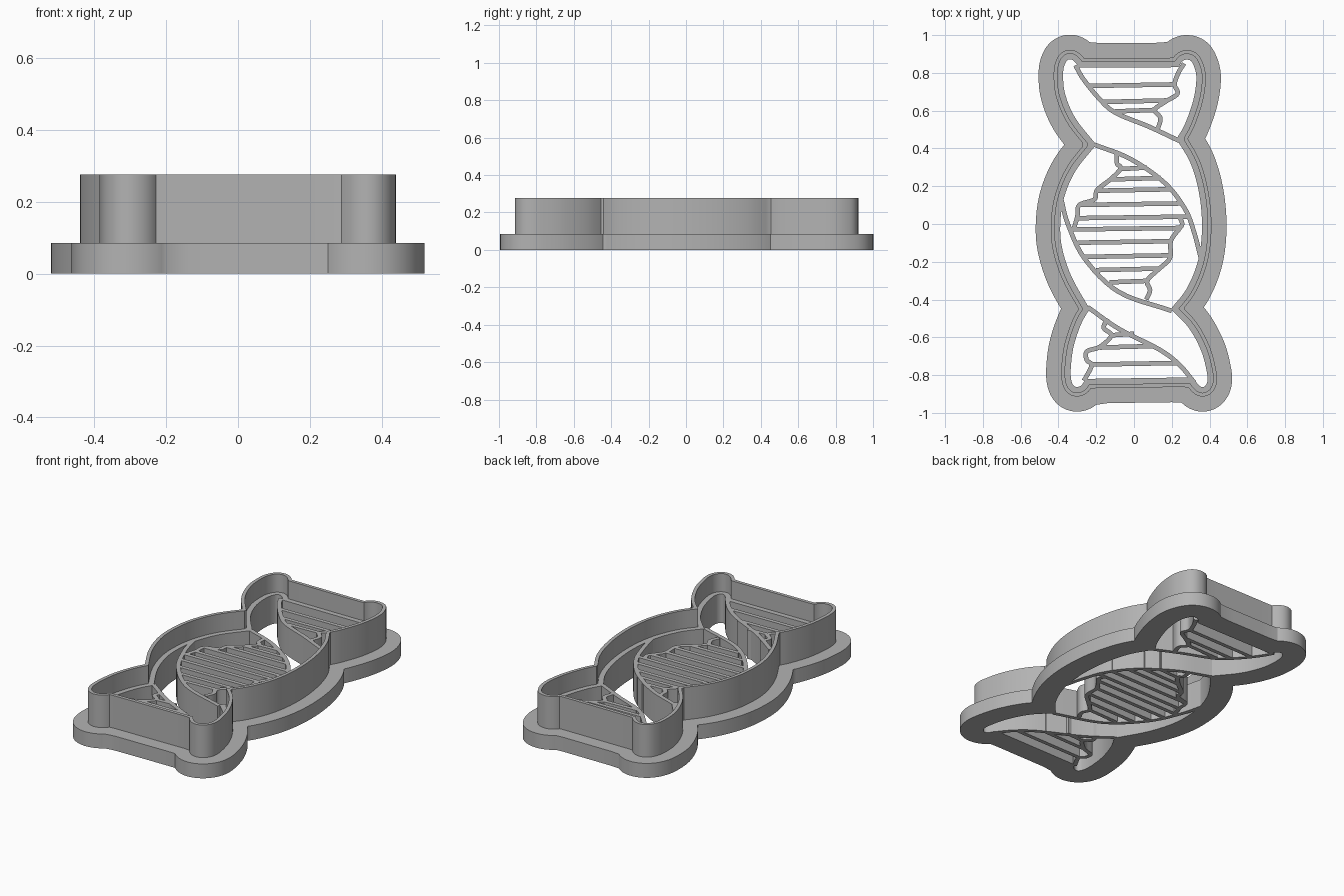
import bpy, bmesh
from mathutils import Vector
from mathutils.geometry import intersect_point_line

cube = bpy.data.objects.get("Cube")
if cube:
    bpy.data.objects.remove(cube, do_unlink=True)

FLANGE_TOP, STAMP_TOP, WALL_TOP = .085, .17, .277
RIB_WIDTH = .024

grey = bpy.data.materials.new("plain_grey")
grey.use_nodes = True
grey.diffuse_color = (.45, .45, .45, 1)
grey.node_tree.nodes["Principled BSDF"].inputs["Base Color"].default_value = grey.diffuse_color


def smooth(points, steps=10):
    """Spline through the points, with free ends."""
    pts = [Vector(p) for p in points]
    if len(pts) == 2:
        return [pts[0].lerp(pts[1], i / steps) for i in range(steps + 1)]
    pts = [pts[0] * 2 - pts[1]] + pts + [pts[-1] * 2 - pts[-2]]
    out = []
    for a, b, c, d in zip(pts, pts[1:], pts[2:], pts[3:]):
        for i in range(steps):
            t = i / steps
            out.append(b + (c - a) * t / 2 + (a * 2 - b * 5 + c * 4 - d) * t * t / 2
                       + (b * 3 - a - c * 3 + d) * t ** 3 / 2)
    return out + [pts[-2]]


def shift(path, dist):
    """Move an open path to its left by a distance."""
    out = []
    for i, p in enumerate(path):
        t = (path[min(i + 1, len(path) - 1)] - path[max(i - 1, 0)]).normalized()
        out.append(p + Vector((-t.y, t.x)) * dist)
    return out


def gap(p, a, b):
    """Distance from a point to a segment."""
    if (b - a).length < 1e-6:
        return (p - a).length
    q, t = intersect_point_line(p, a, b)
    return (p - a.lerp(b, min(max(t, 0), 1))).length


def solid(name, loops, bottom, top):
    """Extrude closed outlines, the second one cutting a hole."""
    cu = bpy.data.curves.new(name, "CURVE")
    cu.dimensions, cu.fill_mode = "2D", "BOTH"
    cu.extrude = (top - bottom) / 2
    for loop in loops:
        sp = cu.splines.new("POLY")
        sp.points.add(len(loop) - 1)
        for sp_point, p in zip(sp.points, loop):
            sp_point.co = (p.x, p.y, 0, 1)
        sp.use_cyclic_u = True
    temp = bpy.data.objects.new(name + "_outline", cu)
    bpy.context.collection.objects.link(temp)
    deps = bpy.context.evaluated_depsgraph_get()
    mesh = bpy.data.meshes.new_from_object(temp.evaluated_get(deps))
    bpy.data.objects.remove(temp, do_unlink=True)
    bm = bmesh.new()
    bm.from_mesh(mesh)
    bmesh.ops.translate(bm, verts=bm.verts, vec=(0, 0, (top + bottom) / 2))
    bmesh.ops.remove_doubles(bm, verts=bm.verts, dist=1e-5)
    bmesh.ops.recalc_face_normals(bm, faces=bm.faces)
    bm.to_mesh(mesh)
    bm.free()
    mesh.name = name
    mesh.materials.clear()
    mesh.materials.append(grey)
    ob = bpy.data.objects.new(name, mesh)
    bpy.context.collection.objects.link(ob)
    bpy.ops.object.select_all(action="DESELECT")
    ob.select_set(True)
    bpy.context.view_layer.objects.active = ob
    bpy.ops.object.shade_smooth_by_angle()
    return ob


def rib(name, points, width=RIB_WIDTH):
    path = smooth(points, 6)
    loop = shift(path, width / 2) + shift(path, -width / 2)[::-1]
    solid(name, [loop], 0, STAMP_TOP)


# Inner outline, clockwise, in runs that meet at sharp corners
runs = [
    [(-.20, .42), (-.31, .56), (-.365, .69), (-.375, .8), (-.362, .855),
     (-.34, .872), (-.315, .86), (-.29, .828)],
    [(-.29, .828), (.235, .83)],
    [(.235, .83), (.255, .86), (.28, .87), (.308, .855), (.33, .78),
     (.315, .66), (.27, .53), (.225, .45)],
    [(.225, .45), (.3, .32), (.345, .16), (.36, -.02), (.34, -.19), (.28, -.34), (.195, -.45)],
    [(.195, -.45), (.29, -.55), (.355, -.67), (.385, -.78), (.388, -.835),
     (.37, -.862), (.345, -.855), (.31, -.812)],
    [(.31, -.812), (-.255, -.82)],
    [(-.255, -.82), (-.28, -.855), (-.31, -.862), (-.33, -.835), (-.335, -.77),
     (-.32, -.65), (-.28, -.53), (-.235, -.45)],
    [(-.235, -.45), (-.33, -.28), (-.38, -.13), (-.39, 0), (-.37, .14), (-.31, .28), (-.2, .42)],
]
paths = [smooth(r) for r in runs]
inner = [p for path in paths for p in path[:-1]]
edges = list(zip(inner, inner[1:] + inner[:1]))


def grown(dist):
    """Offset the inner outline outward and trim the overlaps at corners."""
    pts = [p for path in paths for p in shift(path, dist)]
    return [p for p in pts if min(gap(p, a, b) for a, b in edges) > dist * .995]


wall_in, wall_out, rim = grown(.03), grown(.05), grown(.13)
solid("base_flange", [rim, wall_out], 0, FLANGE_TOP)
solid("cutting_wall", [wall_out, wall_in], 0, WALL_TOP)
solid("inner_ledge", [wall_in, inner], 0, STAMP_TOP)

# Long strand edges
strands = [
    [(-.31, .84), (-.27, .77), (-.19, .67), (-.1, .59), (.08, .515), (.24, .44)],
    [(-.21, .42), (-.02, .345), (.16, .22), (.27, .08), (.32, -.05), (.355, -.185)],
    [(-.385, .13), (-.35, 0), (-.26, -.185), (-.08, -.36), (.2, -.46)],
    [(-.245, -.44), (-.08, -.555), (.135, -.665), (.24, -.745), (.32, -.84)],
]
for i, pts in enumerate(strands):
    rib(f"strand_edge_{i + 1}", pts)

# Stepped edges that join the rung ends
steps = [
    [(.265, .85), (.235, .8), (.215, .74), (.23, .69), (.17, .65), (.11, .605),
     (.14, .56), (.125, .5)],
    [(-.09, .37), (-.09, .32), (-.07, .295), (-.12, .24), (-.195, .18), (-.21, .13),
     (-.29, .1), (-.3, .04), (-.32, -.03)],
    [(.245, .03), (.255, 0), (.24, -.025), (.195, -.09), (.19, -.18), (.13, -.24),
     (.07, -.3), (.085, -.35), (.065, -.4)],
    [(-.14, -.5), (-.16, -.55), (-.12, -.59), (-.18, -.65), (-.25, -.675),
     (-.25, -.72), (-.225, -.75), (-.265, -.83)],
]
for i, pts in enumerate(steps):
    rib(f"stepped_edge_{i + 1}", pts)

# Rungs: height up the pattern, left end, right end
rungs = [
    (.735, -.24, .22), (.65, -.17, .17), (.6, -.1, .11),
    (.295, -.07, .07), (.24, -.12, .14), (.18, -.2, .2), (.105, -.29, .26),
    (.035, -.3, .29), (-.025, -.34, .24), (-.095, -.3, .2), (-.17, -.26, .19),
    (-.24, -.2, .13), (-.305, -.13, .07),
    (-.585, -.12, .0), (-.65, -.18, .11), (-.74, -.23, .23),
]
for i, (y, left, right) in enumerate(rungs):
    rib(f"rung_{i + 1}", [(left, y - .004), (right, y + .004)])
